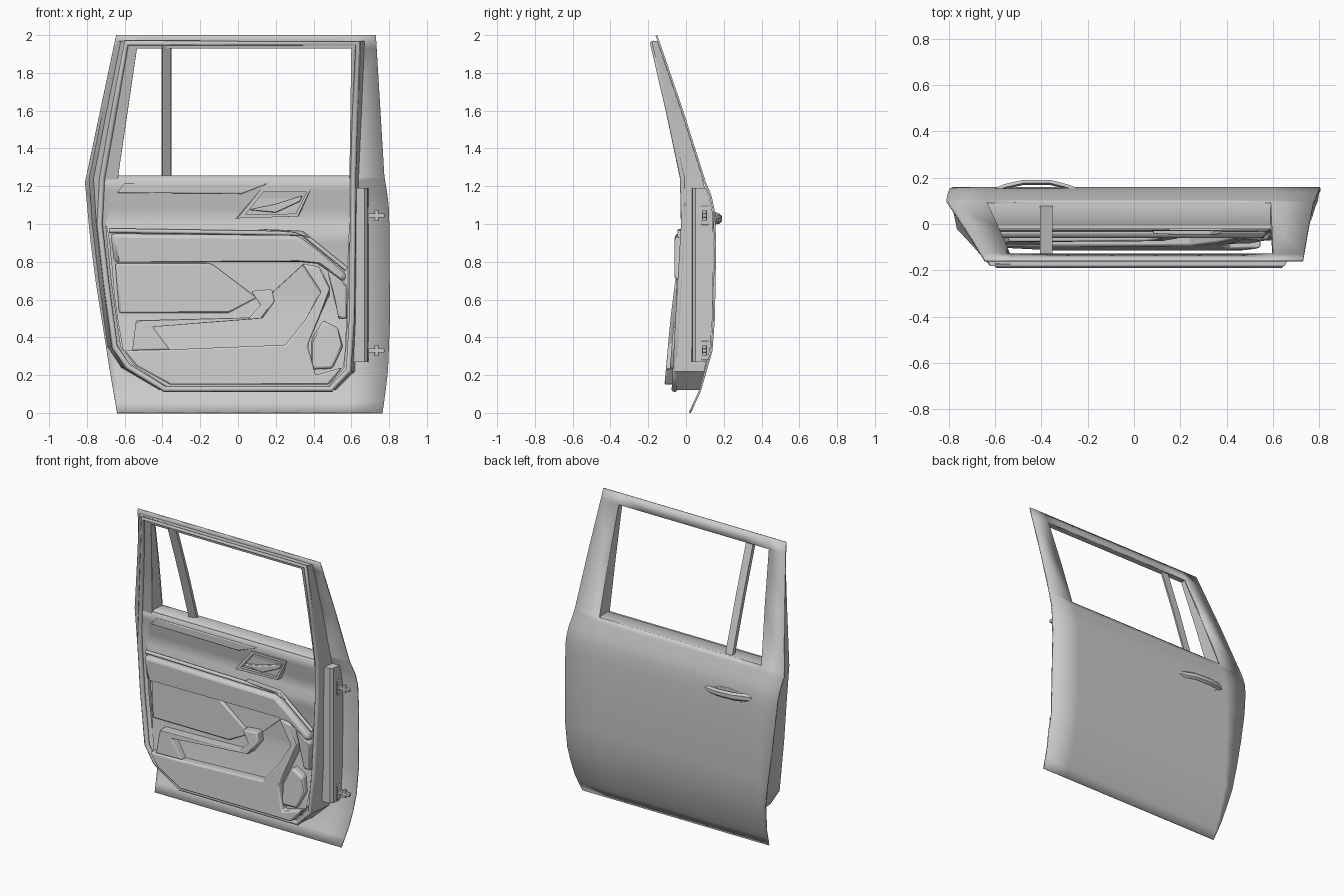
import bpy, bmesh, math

if "Cube" in bpy.data.objects:
    bpy.data.objects.remove(bpy.data.objects["Cube"])


def table(*pts):
    """Piecewise-linear function from (key, value) pairs in rising key order."""
    def f(k):
        if k <= pts[0][0]:
            return pts[0][1]
        for (a, u), (b, v) in zip(pts, pts[1:]):
            if k <= b:
                return u + (v - u) * (k - a) / (b - a)
        return pts[-1][1]
    return f


# Door sections: outer skin depth, jamb depth, raised trim depth, skin edges, window edges
y_out = table((0, .02), (.12, .075), (.33, .135), (.5, .148), (.9, .155), (1.07, .147),
              (1.15, .13), (1.22, .10), (1.27, .085), (1.6, -.02), (2, -.157))
y_jamb = table((.12, -.065), (.4, -.05), (.8, -.03), (1.0, -.015), (1.28, -.022), (1.97, -.182))
y_trim = table((.14, -.115), (.5, -.082), (.8, -.045))
x_left = table((0, -.64), (.2, -.675), (.8, -.77), (1.0, -.79), (1.22, -.81), (2, -.645))
x_right = table((0, .765), (.2, .793), (.5, .805), (1.1, .80), (1.25, .775), (2, .73))
w_left = table((1.25, -.635), (1.93, -.535))
w_right = table((1.25, .59), (1.93, .60))


def finish(name, bm, bevel=0, solid=0, angle=35):
    bmesh.ops.remove_doubles(bm, verts=bm.verts, dist=1e-5)
    bmesh.ops.recalc_face_normals(bm, faces=bm.faces)
    me = bpy.data.meshes.new(name)
    bm.to_mesh(me)
    bm.free()
    ob = bpy.data.objects.new(name, me)
    bpy.context.collection.objects.link(ob)
    bpy.ops.object.select_all(action='DESELECT')
    ob.select_set(True)
    bpy.context.view_layer.objects.active = ob
    bpy.ops.object.shade_smooth_by_angle(angle=math.radians(angle))
    if solid:
        m = ob.modifiers.new("Solid", 'SOLIDIFY')
        m.thickness, m.offset = solid, 0
    if bevel:
        m = ob.modifiers.new("Bevel", 'BEVEL')
        m.width, m.segments, m.limit_method = bevel, 2, 'ANGLE'
    return ob


def sheet(name, rows, closed=False, skip=lambda i, j: False, caps=False, **kw):
    """Grid of faces between rows of points."""
    bm = bmesh.new()
    vs = [[bm.verts.new(p) for p in r] for r in rows]
    n = len(rows[0])
    for i in range(len(rows) - 1):
        for j in range(n if closed else n - 1):
            if not skip(i, j):
                k = (j + 1) % n
                bm.faces.new((vs[i][j], vs[i][k], vs[i + 1][k], vs[i + 1][j]))
    if caps:
        bm.faces.new(vs[0])
        bm.faces.new(vs[-1])
    loose = [v for v in bm.verts if not v.link_faces]
    bmesh.ops.delete(bm, geom=loose, context='VERTS')
    return finish(name, bm, **kw)


def panel(name, pts, y, back, bevel=.008):
    """Front-facing slab from an (x, z) outline; y may be a number or a function of z."""
    f = y if callable(y) else (lambda z: y)
    bm = bmesh.new()
    a = [bm.verts.new((x, f(z), z)) for x, z in pts]
    b = [bm.verts.new((x, back, z)) for x, z in pts]
    fa, fb = bm.faces.new(a), bm.faces.new(b[::-1])
    for i in range(len(pts)):
        j = (i + 1) % len(pts)
        bm.faces.new((a[i], b[i], b[j], a[j]))
    bmesh.ops.triangulate(bm, faces=[fa, fb])
    return finish(name, bm, bevel=bevel)


def box(name, lo, hi, bevel=.004):
    return panel(name, [(lo[0], lo[2]), (hi[0], lo[2]), (hi[0], hi[2]), (lo[0], hi[2])],
                 lo[1], hi[1], bevel)


def tube(name, pts, r, cyclic=False):
    cu = bpy.data.curves.new(name, 'CURVE')
    cu.dimensions, cu.bevel_depth, cu.bevel_resolution = '3D', r, 2
    cu.use_fill_caps = True
    s = cu.splines.new('POLY')
    s.points.add(len(pts) - 1)
    for p, q in zip(s.points, pts):
        p.co = (*q, 1)
    s.use_cyclic_u = cyclic
    s.use_smooth = True
    ob = bpy.data.objects.new(name, cu)
    bpy.context.collection.objects.link(ob)
    return ob


# Outer skin with the window cut out
zs = [0, .06, .12, .22, .33, .5, .7, .9, 1.0, 1.07, 1.15, 1.22, 1.25, 1.6, 1.93, 2.0]
rows = []
for z in zs:
    a, b = w_left(z), w_right(z)
    xs = [x_left(z)] + [a + (b - a) * t / 6 for t in range(7)] + [x_right(z)]
    rows.append([(x, y_out(z), z) for x in xs])
sheet("outer_skin", rows, solid=.01,
      skip=lambda i, j: 1.25 <= zs[i] < 1.93 and 1 <= j <= 6)

# Inner door shell: front band and side walls back to the skin
outer = [(-.62, 1.97), (-.695, 1.6), (-.765, 1.24), (-.75, 1.0), (-.715, .7), (-.67, .35),
         (-.60, .24), (-.40, .12), (.50, .12), (.60, .22), (.615, .5), (.62, 1.0),
         (.62, 1.25), (.635, 1.6), (.65, 1.97)]
inner = [(-.535, 1.93), (-.584, 1.6), (-.635, 1.25), (-.70, 1.0), (-.67, .7), (-.62, .35),
         (-.55, .26), (-.37, .14), (.48, .14), (.56, .24), (.58, .5), (.585, 1.0),
         (.59, 1.25), (.595, 1.6), (.60, 1.93)]
sheet("inner_shell", [
    [(x, y_jamb(z) + .03 * (z < 1.2), z) for x, z in inner],
    [(x, y_jamb(z), z) for x, z in outer],
    [(x * 1.015, (y_jamb(z) + y_out(z)) / 2, z) for x, z in outer],
    [(x * 1.03, y_out(z) - .006, z) for x, z in outer]], closed=True)

# Window reveal, sill seals and weather seal
win = [(w_left(1.25), 1.25), (w_left(1.6), 1.6), (w_left(1.93), 1.93),
       (.60, 1.93), (w_right(1.6), 1.6), (.59, 1.25)]
sheet("window_reveal", [[(x, y_jamb(z), z) for x, z in win],
                        [(x, y_out(z), z) for x, z in win]], closed=True)
tube("weather_seal", [(.65 * a + .35 * c, y_jamb(.7 * b + .3 * d) + .004, .7 * b + .3 * d)
                      for (a, b), (c, d) in zip(outer, inner)], .016, True)

# Window divider bar, angled across the glass
sheet("window_divider", [[(x, y_out(z) - d, z) for x, d in
                          ((-.405, .012), (-.352, .012), (-.356, .028), (-.40, .05))]
                         for z in (1.22, 1.6, 1.94)], closed=True)

# Upper trim with rolled sill
sheet("upper_trim", [[(a, y, z), (b, y, z)] for a, b, y, z in (
    (-.70, .60, .085, 1.25), (-.715, .60, .0, 1.256), (-.72, .60, -.022, 1.235),
    (-.715, .595, -.02, 1.18), (-.71, .59, .008, 1.08), (-.70, .59, .012, 1.0),
    (-.69, .59, -.01, .96), (-.68, .585, .0, .9), (-.67, .585, .01, .78))], angle=50)
panel("trim_inlay", [(-.64, 1.165), (.02, 1.16), (.16, 1.215), (-.60, 1.215)], -.028, .01, .006)

# Inside release handle: bezel, cup and lever
bez_o = [(-.01, 1.03), (.32, 1.04), (.39, 1.185), (.12, 1.185)]
bez_i = [(.04, 1.05), (.305, 1.055), (.365, 1.17), (.135, 1.17)]
sheet("release_bezel", [[(x, .012, z) for x, z in bez_o],
                        [(x * .97 + .006, -.028, z) for x, z in bez_o],
                        [(x, -.028, z) for x, z in bez_i],
                        [(x, .012, z) for x, z in bez_i]], closed=True)
panel("release_cup", bez_i, -.008, .02, 0)
panel("release_lever", [(.05, 1.075), (.2, 1.06), (.33, 1.12), (.34, 1.15), (.2, 1.105)],
      -.03, .0, .006)

# Armrest with its sloping front leg, top roll and switch plate
panel("armrest", [(-.675, .95), (.32, .94), (.45, .84), (.575, .735), (.565, .69),
                  (.42, .79), (.32, .80), (-.655, .795)], -.06, .03, .022)
tube("armrest_roll", [(-.68, -.02, .965), (.34, -.02, .95), (.575, -.02, .76)], .012)
panel("switch_plate", [(.08, .975), (.33, .965), (.38, .925), (.3, .955)], -.045, .01, .004)

# Lower trim base and its raised surround
sheet("lower_trim", [[(a, y, z), (b, y, z)] for a, b, y, z in (
    (-.67, .585, .01, .80), (-.655, .58, .0, .62), (-.635, .575, -.015, .48),
    (-.61, .57, -.045, .34), (-.55, .56, -.06, .25), (-.38, .48, -.06, .14))], angle=50)
panel("lower_surround", [(-.60, .33), (-.38, .335), (.25, .36), (.36, .5), (.44, .64),
                         (.34, .79), (.43, .775), (.49, .66), (.43, .5), (.37, .36),
                         (.41, .2), (.55, .24), (.48, .15), (-.36, .15), (-.54, .25)],
      y_trim, .0, .01)
panel("trim_crease", [(-.65, .79), (-.14, .79), (.10, .61), (-.05, .53), (-.63, .53)],
      lambda z: -.012 - .05 * (.79 - z), .02, .01)

# Door pocket lip
panel("door_pocket", [(-.56, .33), (-.54, .49), (.06, .505), (.12, .57), (.07, .645), (.18, .655),
                      (.195, .59), (.13, .50), (-.45, .455), (-.36, .335)],
      lambda z: y_trim(z) + .008, .01, .008)

# Speaker housing and front trim wedge
panel("speaker", [(.39, .23), (.50, .235), (.555, .35), (.53, .45), (.45, .49), (.39, .39)],
      lambda z: y_trim(z) + .02, .0, .012)
panel("trim_wedge", [(.47, .76), (.575, .68), (.575, .5), (.53, .5), (.52, .66)], -.05, .0, .008)

# Hinge-side jamb step following the skin, and the two hinges
sheet("hinge_jamb", [[(.61, .03, z), (.67, .035, z), (.685, .05, z), (.69, y_out(z) - .008, z),
                      (.61, y_out(z) - .008, z)]
                     for z in (.27, .33, .5, .9, 1.07, 1.15, 1.19)], closed=True, caps=True)
for i, z in enumerate((1.045, .33)):
    box(f"hinge_plate_{i}", (.68, .08, z - .05), (.694, .122, z + .05))
    box(f"hinge_arm_{i}", (.69, .088, z - .011), (.775, .11, z + .011))
    tube(f"hinge_pin_{i}", [(.735, .098, z - .026), (.735, .098, z + .026)], .012)

# Outer pull handle and its recess plate
sheet("outer_handle", [[(x, y - d, z0 + h * s) for d, s in
                        ((0, .5), (0, -.5), (.014, -1), (.022, 0), (.014, 1))]
                       for x, y, z0, h in ((-.60, .155, 1.035, .016), (-.56, .172, 1.035, .026),
                                           (-.48, .19, 1.03, .026), (-.36, .19, 1.025, .024),
                                           (-.29, .172, 1.02, .022), (-.25, .158, 1.02, .012))],
      closed=True, caps=True)
panel("handle_recess", [(-.43 + .135 * math.cos(t * math.pi / 6), 1.02 + .045 * math.sin(t * math.pi / 6))
                        for t in range(12)], .13, .156, .004)
